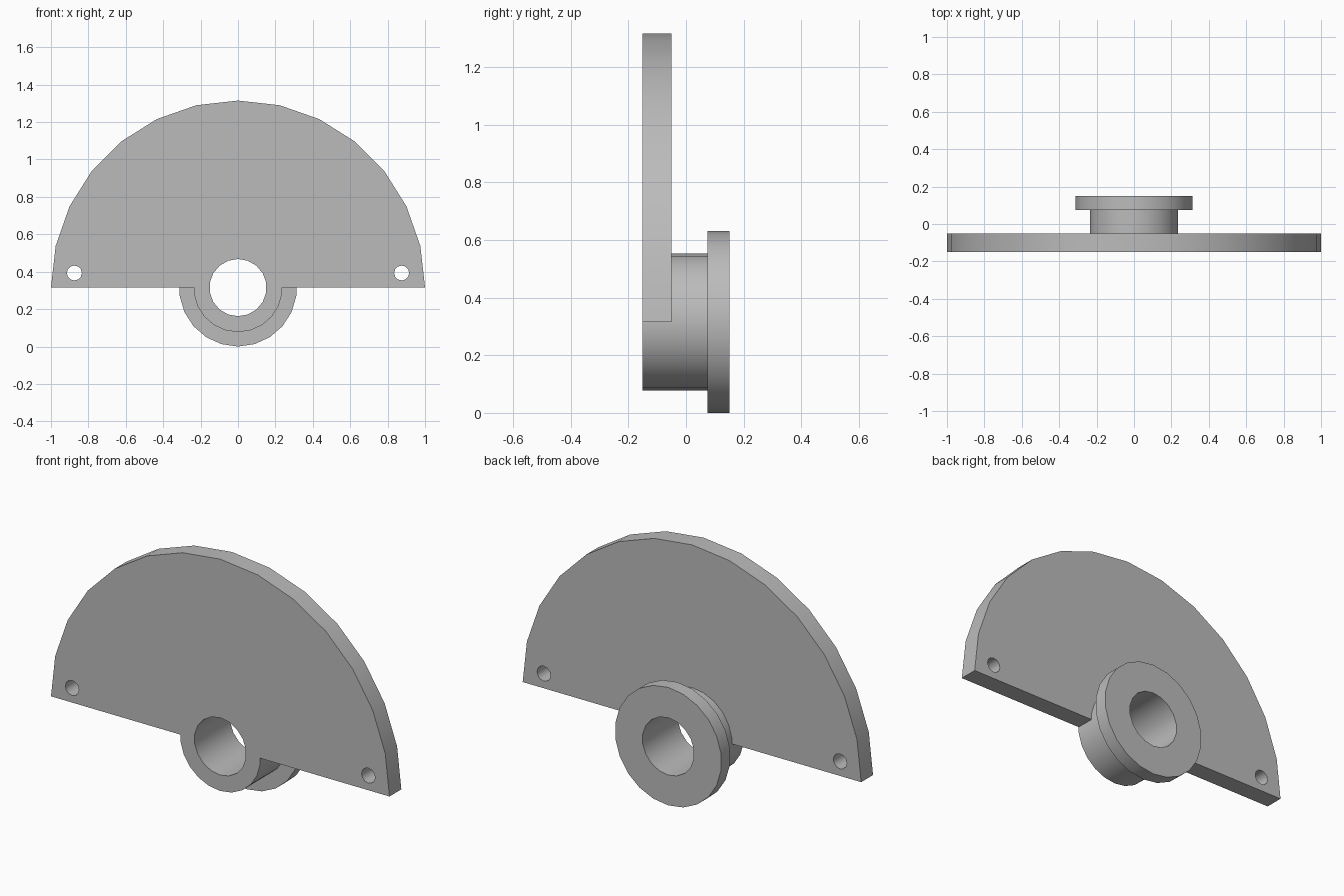
import bpy
import bmesh
from math import cos, sin, pi, radians

AXIS_Z = 0.315
FRONT = -0.15

cube = bpy.data.objects.get("Cube")
if cube:
    bpy.data.objects.remove(cube, do_unlink=True)

grey = bpy.data.materials.new("plain grey")
grey.use_nodes = True
colour = (0.5, 0.5, 0.5, 1)
grey.diffuse_color = colour
grey.node_tree.nodes["Principled BSDF"].inputs["Base Color"].default_value = colour


def arc(radius, sides, sweep=2 * pi, x=0, z=AXIS_Z):
    """Points counted from the +x side for a half disc, from the bottom for a circle."""
    full = sweep > pi
    start = -pi / 2 if full else 0
    count = sides if full else sides + 1
    angles = [start + sweep * i / sides for i in range(count)]
    return [(x + radius * cos(a), z + radius * sin(a)) for a in angles]


def extrude(name, outline, y0, y1):
    """Solid made by pushing an xz outline from y0 to y1."""
    bm = bmesh.new()
    face = bm.faces.new([bm.verts.new((x, y0, z)) for x, z in outline])
    moved = bmesh.ops.extrude_face_region(bm, geom=[face])["geom"]
    bmesh.ops.translate(bm, vec=(0, y1 - y0, 0),
                        verts=[v for v in moved if isinstance(v, bmesh.types.BMVert)])
    bmesh.ops.recalc_face_normals(bm, faces=bm.faces)
    mesh = bpy.data.meshes.new(name)
    bm.to_mesh(mesh)
    bm.free()
    mesh.materials.append(grey)
    obj = bpy.data.objects.new(name, mesh)
    bpy.context.collection.objects.link(obj)
    return obj


def combine(target, other, operation):
    """Apply a boolean and discard the second solid."""
    mod = target.modifiers.new(operation.lower(), 'BOOLEAN')
    mod.object = other
    mod.operation = operation
    mod.solver = 'EXACT'
    bpy.context.view_layer.objects.active = target
    bpy.ops.object.modifier_apply(modifier=mod.name)
    bpy.data.objects.remove(other, do_unlink=True)


# Half-disc plate with a flush hub and a rear flange
bracket = extrude("half_disc_bracket", arc(1, 14, pi), FRONT, -0.05)
combine(bracket, extrude("hub", arc(0.238, 22), FRONT, 0.1), 'UNION')
combine(bracket, extrude("rear_flange", arc(0.315, 22), 0.075, 0.15), 'UNION')

# Shaft bore and the two corner holes
combine(bracket, extrude("bore_cutter", arc(0.153, 18), -0.3, 0.3), 'DIFFERENCE')
for side in (-1, 1):
    hole = arc(0.04, 12, x=side * 0.875, z=0.393)
    combine(bracket, extrude("hole_cutter", hole, -0.3, 0.1), 'DIFFERENCE')

# Smooth round walls, crisp rims
bpy.ops.object.select_all(action='DESELECT')
bracket.select_set(True)
bpy.context.view_layer.objects.active = bracket
bpy.ops.object.shade_smooth_by_angle(angle=radians(35))
